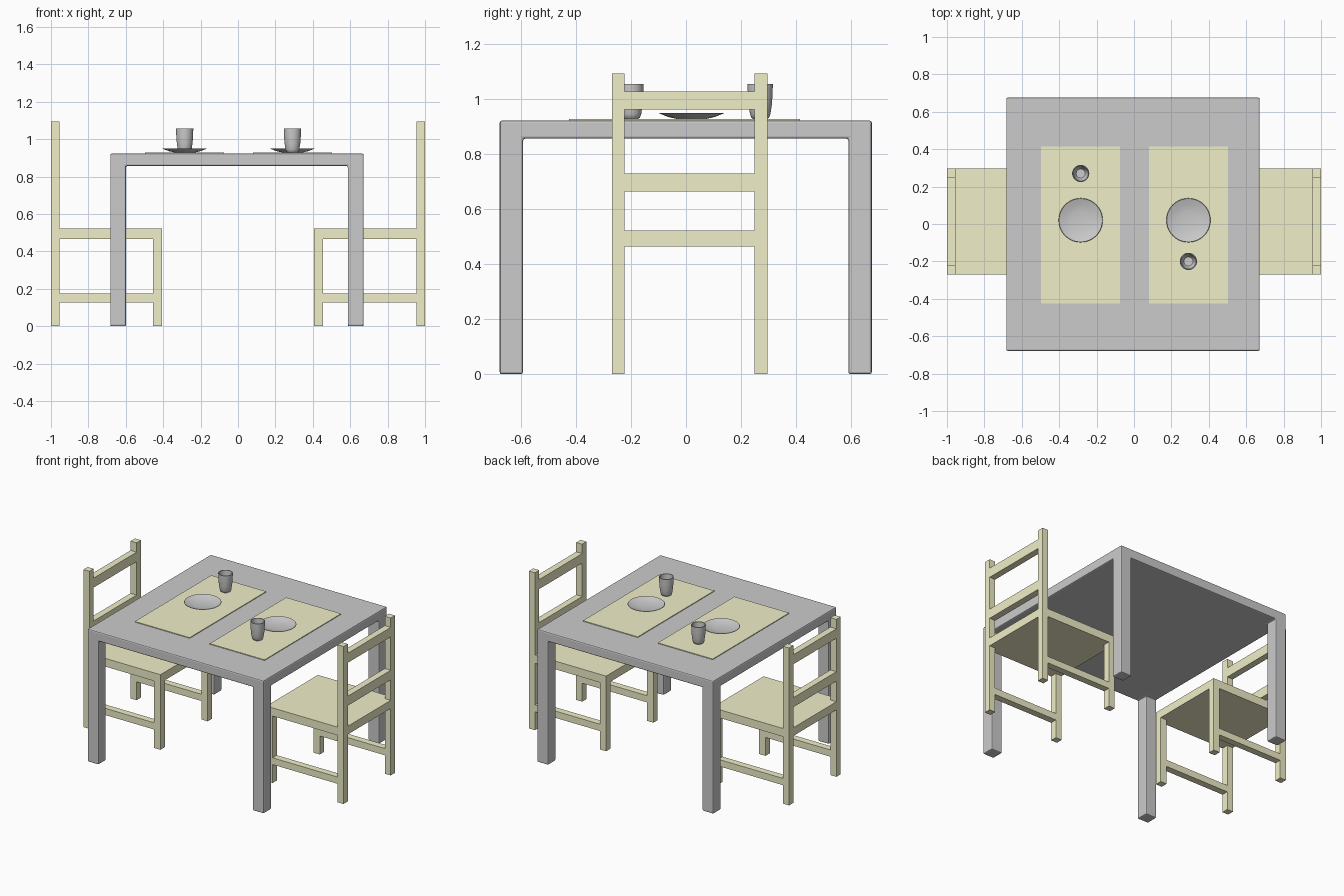
import bpy, bmesh
from math import radians, tau
from mathutils import Vector

if "Cube" in bpy.data.objects:
    bpy.data.objects.remove(bpy.data.objects["Cube"])

straw = bpy.data.materials.new("straw_yellow")
straw.diffuse_color = (0.87, 0.86, 0.58, 1)
straw.use_nodes = True
straw.node_tree.nodes["Principled BSDF"].inputs["Base Color"].default_value = straw.diffuse_color


def add_object(name, bm, mat=None):
    bmesh.ops.recalc_face_normals(bm, faces=bm.faces)
    mesh = bpy.data.meshes.new(name)
    bm.to_mesh(mesh)
    bm.free()
    obj = bpy.data.objects.new(name, mesh)
    bpy.context.collection.objects.link(obj)
    if mat:
        mesh.materials.append(mat)
    return obj


def framework(name, xs, ys, zs, filled, mat=None):
    """One closed solid: the filled cells of a grid, keeping only outer faces."""
    bm = bmesh.new()
    verts = {}

    def vert(c):
        if c not in verts:
            verts[c] = bm.verts.new((xs[c[0]], ys[c[1]], zs[c[2]]))
        return verts[c]

    size = (len(xs) - 1, len(ys) - 1, len(zs) - 1)
    cells = {(i, j, k) for i in range(size[0]) for j in range(size[1])
             for k in range(size[2]) if filled(i, j, k)}
    for cell in cells:
        for axis in range(3):
            for side in (0, 1):
                near = list(cell)
                near[axis] += 2 * side - 1
                if tuple(near) in cells:
                    continue
                ring = []
                for a, b in ((0, 0), (1, 0), (1, 1), (0, 1)):
                    c = list(cell)
                    c[axis] += side
                    c[(axis + 1) % 3] += a
                    c[(axis + 2) % 3] += b
                    ring.append(vert(tuple(c)))
                bm.faces.new(ring)
    return add_object(name, bm, mat)


def lathe(name, profile, location, steps=40):
    """Spin an (r, z) profile about the vertical axis."""
    bm = bmesh.new()
    pts = [bm.verts.new((r, 0, z)) for r, z in profile]
    edges = [bm.edges.new(pair) for pair in zip(pts, pts[1:])]
    bmesh.ops.spin(bm, geom=pts + edges, cent=(0, 0, 0), axis=(0, 0, 1),
                   angle=tau, steps=steps)
    bmesh.ops.remove_doubles(bm, verts=bm.verts, dist=1e-5)
    obj = add_object(name, bm)
    obj.location = location
    bpy.ops.object.select_all(action='DESELECT')
    obj.select_set(True)
    bpy.context.view_layer.objects.active = obj
    bpy.ops.object.shade_smooth_by_angle(angle=radians(40))
    return obj


# Table: slab with four corner legs, softened edges
table = framework("table",
                  (-0.683, -0.598, 0.587, 0.672),
                  (-0.678, -0.593, 0.591, 0.676),
                  (0, 0.857, 0.923),
                  lambda i, j, k: k == 1 or (i != 1 and j != 1))
bevel = table.modifiers.new("soft_edges", 'BEVEL')
bevel.width = 0.008
bevel.segments = 2
bevel.limit_method = 'ANGLE'


# Chairs: seat, legs, tall back posts, two back slats, side stretchers
def chair_cell(i, j, k):
    if k == 3:
        return True                                # seat
    if j == 1:
        return i == 2 and k in (5, 7)              # back slats
    if i == 1:
        return k == 1                              # side stretchers
    return i == 2 or k < 3                         # back posts, front legs


for side, sign in (("left", -1), ("right", 1)):
    framework(side + "_chair",
              [sign * x for x in (0.407, 0.455, 0.954, 1.0)],
              (-0.270, -0.223, 0.249, 0.296),
              (0, 0.128, 0.175, 0.465, 0.522, 0.665, 0.731, 0.963, 1.029, 1.094),
              chair_cell, straw)

# Place settings: mat, plate and cup on each side
plate = [(0, 0), (0.05, 0), (0.085, 0.008), (0.118, 0.021),
         (0.116, 0.023), (0.083, 0.012), (0.05, 0.006), (0, 0.005)]
cup = [(0, 0), (0.024, 0), (0.032, 0.005), (0.037, 0.018), (0.042, 0.05),
       (0.045, 0.09), (0.046, 0.128), (0.041, 0.128), (0.039, 0.09),
       (0.036, 0.05), (0.031, 0.02), (0.024, 0.011), (0, 0.01)]

for side, x, cup_y in (("left", -0.285, 0.27), ("right", 0.291, -0.20)):
    framework(side + "_placemat", (x - 0.211, x + 0.211), (-0.425, 0.415),
              (0.923, 0.928), lambda i, j, k: True, straw)
    lathe(side + "_plate", plate, Vector((x, 0.02, 0.928)))
    lathe(side + "_cup", cup, Vector((x, cup_y, 0.928)))
